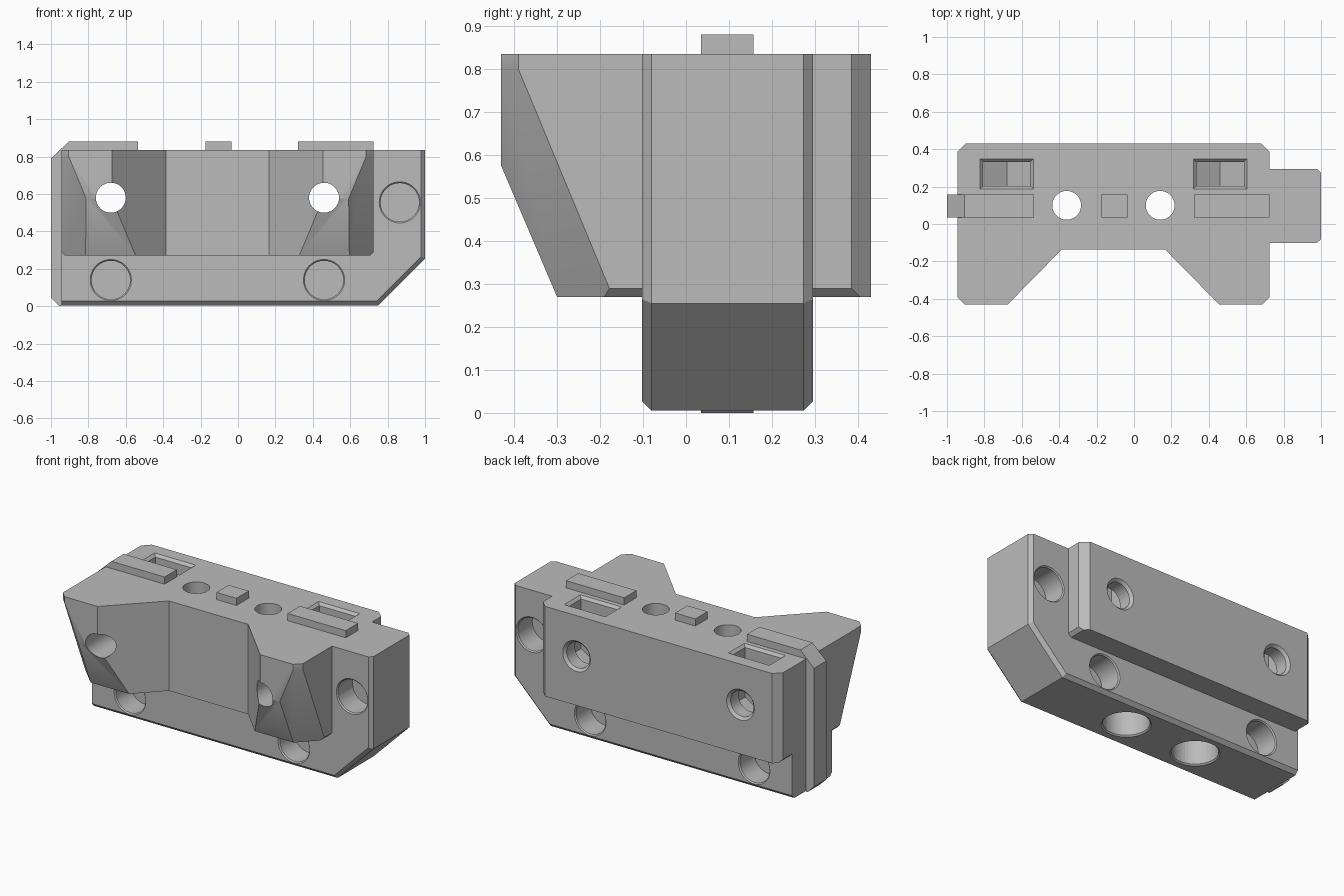
import bpy, bmesh
from math import cos, sin, tau
from mathutils import Vector

cube = bpy.data.objects.get("Cube")
if cube:
    bpy.data.objects.remove(cube, do_unlink=True)

grey = bpy.data.materials.new("plain_grey")
grey.use_nodes = True
COLOUR = (0.5, 0.5, 0.5, 1)
grey.diffuse_color = COLOUR
grey.node_tree.nodes["Principled BSDF"].inputs["Base Color"].default_value = COLOUR

MID = -0.11            # symmetry plane of the block and its holes
TOP = 0.835
FRONT, BACK = -0.102, 0.295


def finish(name, bm):
    bmesh.ops.recalc_face_normals(bm, faces=bm.faces)
    mesh = bpy.data.meshes.new(name)
    bm.to_mesh(mesh)
    bm.free()
    mesh.materials.append(grey)
    obj = bpy.data.objects.new(name, mesh)
    bpy.context.collection.objects.link(obj)
    return obj


def loft(ring_a, ring_b):
    """Closed solid between two matching rings of points."""
    bm = bmesh.new()
    a = [bm.verts.new(p) for p in ring_a]
    b = [bm.verts.new(p) for p in ring_b]
    bm.faces.new(a)
    bm.faces.new(b)
    for i in range(len(a)):
        j = (i + 1) % len(a)
        bm.faces.new((a[i], a[j], b[j], b[i]))
    bmesh.ops.recalc_face_normals(bm, faces=bm.faces)
    return bm


def prism_y(profile, y0, y1):
    return loft([(x, y0, z) for x, z in profile], [(x, y1, z) for x, z in profile])


def prism_z(outline, z0, z1):
    return loft([(x, y, z0) for x, y in outline], [(x, y, z1) for x, y in outline])


def combine(target, other, operation):
    """Apply a boolean and drop the helper."""
    mod = target.modifiers.new("combine", 'BOOLEAN')
    mod.operation, mod.solver, mod.object = operation, 'EXACT', other
    bpy.context.view_layer.objects.active = target
    bpy.ops.object.modifier_apply(modifier=mod.name)
    bpy.data.objects.remove(other, do_unlink=True)


def cut(bm):
    cutter = finish("cutter", bm)
    cutter.hide_render = True
    combine(body, cutter, 'DIFFERENCE')


def drill(mouth, axis, radius, depth, bevel=0.0):
    """Round hole going along axis from mouth, with an optional bevelled rim."""
    mouth, axis = Vector(mouth), Vector(axis)
    u = axis.orthogonal().normalized()
    v = axis.cross(u)

    def ring(r, d):
        return [mouth + axis * d + (u * cos(t) + v * sin(t)) * r
                for t in (tau * i / 48 for i in range(48))]
    cut(loft(ring(radius, -0.05), ring(radius, depth)))
    if bevel:
        cut(loft(ring(radius + bevel + 0.01, -0.01), ring(radius - 0.002, bevel + 0.002)))


# Main plate with a slanted lower corner and bevelled rims
bm = prism_y([(-0.945, 0.005), (0.75, 0.005), (1.0, 0.255), (1.0, TOP), (-0.945, TOP)],
             FRONT, BACK)
rims = []
for e in bm.edges:
    a, b = (v.co for v in e.verts)
    m = (a + b) / 2
    if abs(a.y - b.y) < 0.001 and m.z < TOP - 0.01 and m.x > -0.9:
        rims.append(e)
bmesh.ops.bevel(bm, geom=rims, offset=0.022, offset_type='OFFSET', segments=1, affect='EDGES')
body = finish("body", bm)

# Upper block with two forward horns
half = [(0.275, -0.135), (0.565, -0.43), (0.795, -0.43), (0.835, -0.39),
        (0.835, 0.385), (0.79, 0.43)]
outline = [(MID + x, y) for x, y in half] + [(MID - x, y) for x, y in reversed(half)]
bm = prism_z(outline, 0.27, TOP)


def slice_off(point, normal):
    bmesh.ops.bisect_plane(bm, geom=bm.verts[:] + bm.edges[:] + bm.faces[:],
                           plane_co=point, plane_no=normal, clear_outer=True)
    bmesh.ops.holes_fill(bm, edges=[e for e in bm.edges if e.is_boundary], sides=0)


slice_off((0, -0.43, 0.575), (0, -0.305, -0.13))
for s in (-1, 1):
    slice_off((MID + s * 0.835, -0.39, 0.8), (s, -1, -0.415))
    slice_off((MID + s * 0.835, 0, 0.29), (s, 0, -1))
combine(body, finish("block", bm), 'UNION')

for s in (-1, 1):
    x = MID + s * 0.57
    # Bolt hole through the horn, with a nut slot dropped in from the top
    drill((x, 0.43, 0.58), (0, -1, 0), 0.08, 1.0, 0.016)
    w = 0.127
    cut(prism_y([(x - w, TOP + 0.05), (x - w, 0.507), (x, 0.433), (x + w, 0.507),
                 (x + w, TOP + 0.05)], 0.203, 0.332))

    def rect(grow, z):
        return [(x + i * (w + grow), 0.2675 + j * (0.0645 + grow), z)
                for i, j in ((-1, -1), (1, -1), (1, 1), (-1, 1))]
    cut(loft(rect(-0.002, TOP - 0.018), rect(0.026, TOP + 0.01)))
    # Vertical screw hole, widened from below
    xv = MID + s * 0.25
    drill((xv, 0.1, TOP), (0, 0, -1), 0.077, 1.0)
    drill((xv, 0.1, 0.005), (0, 0, 1), 0.132, 0.3, 0.008)

# Round blind pockets on both faces of the plate
for x, z in ((-0.68, 0.14), (0.46, 0.14), (0.865, 0.555)):
    drill((x, FRONT, z), (0, 1, 0), 0.103, 0.15, 0.007)
    drill((x, BACK, z), (0, -1, 0), 0.103, 0.15, 0.007)

# Raised keys on top, one wrapping down the end
keys = {
    "end_rail": [(-0.535, 0.825), (-0.535, 0.88), (-0.905, 0.88), (-1.0, 0.79),
                 (-1.0, 0.045), (-0.955, 0), (-0.945, 0), (-0.93, 0.015), (-0.93, 0.825)],
    "centre_key": [(-0.175, 0.825), (-0.035, 0.825), (-0.035, 0.88), (-0.175, 0.88)],
    "top_rail": [(0.32, 0.825), (0.725, 0.825), (0.725, 0.88), (0.32, 0.88)],
}
for name, profile in keys.items():
    finish(name, prism_y(profile, 0.035, 0.157))

# Smooth the round walls, keep the edges crisp
bpy.ops.object.select_all(action='DESELECT')
body.select_set(True)
bpy.context.view_layer.objects.active = body
bpy.ops.object.shade_smooth_by_angle()
